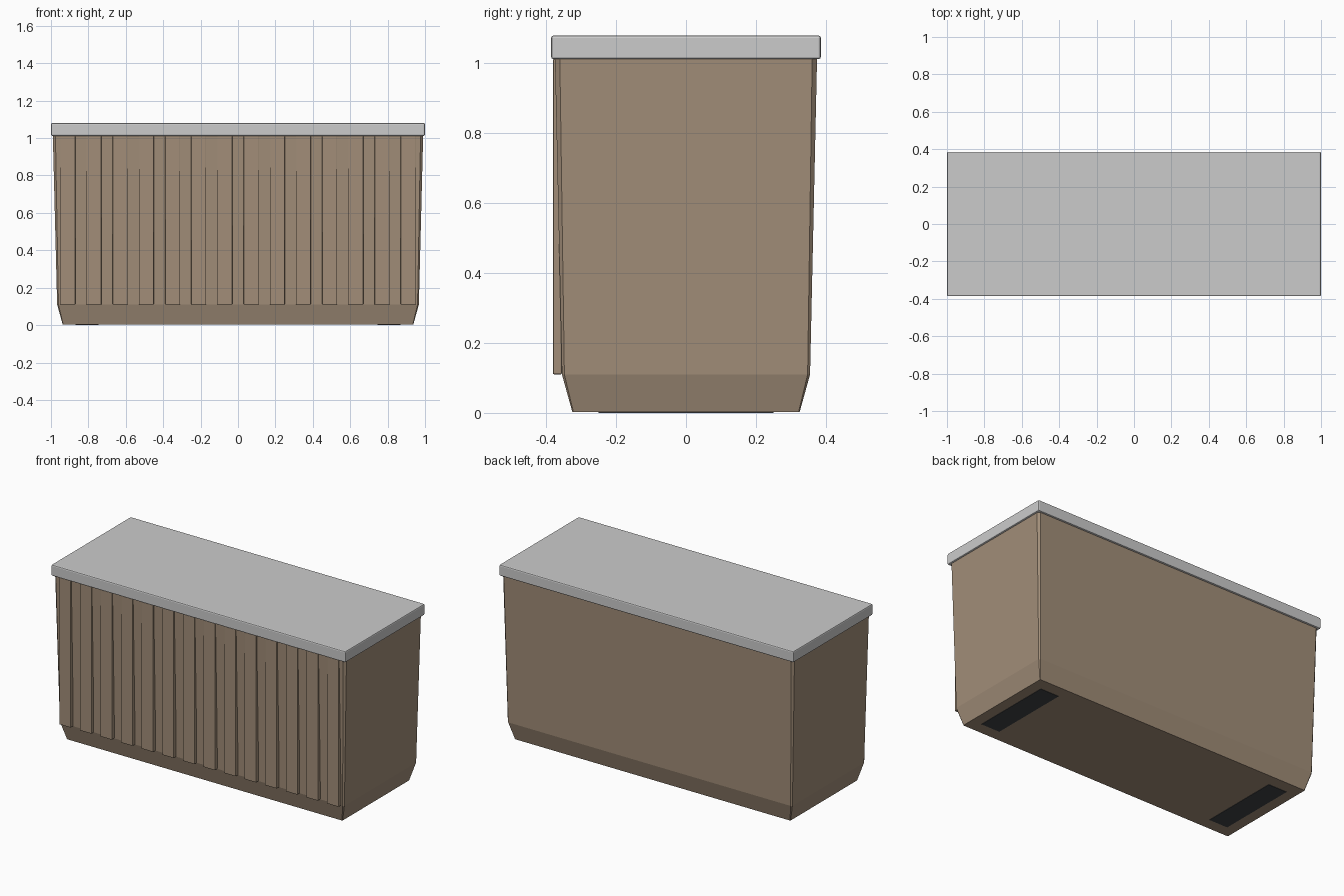
import bpy, bmesh

if "Cube" in bpy.data.objects:
    bpy.data.objects.remove(bpy.data.objects["Cube"])


def material(name, rgb):
    m = bpy.data.materials.new(name)
    m.diffuse_color = (*rgb, 1)
    m.use_nodes = True
    m.node_tree.nodes["Principled BSDF"].inputs["Base Color"].default_value = m.diffuse_color
    return m


brown = material("brown_panel", (0.36, 0.27, 0.19))
light = material("light_top", (0.6, 0.6, 0.62))
dark = material("dark_rubber", (0.05, 0.055, 0.06))


def finish(name, bm, mat, bevel=0, segments=2):
    bmesh.ops.recalc_face_normals(bm, faces=bm.faces)
    me = bpy.data.meshes.new(name)
    bm.to_mesh(me)
    bm.free()
    me.materials.append(mat)
    ob = bpy.data.objects.new(name, me)
    bpy.context.collection.objects.link(ob)
    if bevel:
        mod = ob.modifiers.new("edge_round", 'BEVEL')
        mod.width, mod.segments = bevel, segments
    return ob


def box(name, x, y, z, mat, bevel=0, segments=2):
    bm = bmesh.new()
    bmesh.ops.create_cube(bm, size=1)
    for v in bm.verts:
        for i, (lo, hi) in enumerate((x, y, z)):
            v.co[i] = lo if v.co[i] < 0 else hi
    return finish(name, bm, mat, bevel, segments)


# Tapered body: chamfered rectangular sections (z, half x, half y, corner chamfer)
sections = [(0.002, 0.937, 0.325, 0.003), (0.11, 0.967, 0.355, 0.007),
            (1.014, 0.99, 0.375, 0.014)]
bm = bmesh.new()
rings = []
for z, hx, hy, c in sections:
    pts = [(hx, -hy + c), (hx, hy - c), (hx - c, hy), (-hx + c, hy),
           (-hx, hy - c), (-hx, -hy + c), (-hx + c, -hy), (hx - c, -hy)]
    rings.append([bm.verts.new((x, y, z)) for x, y in pts])
for a, b in zip(rings, rings[1:]):
    for i in range(8):
        j = (i + 1) % 8
        bm.faces.new((a[i], a[j], b[j], b[i]))
bm.faces.new(rings[0])
bm.faces.new(rings[-1])
finish("body", bm, brown)

# Vertical slats across the front
for i in range(14):
    cx = -0.91 + 0.14 * i
    box(f"front_slat_{i + 1}", (cx - 0.04, cx + 0.04), (-0.381, -0.355),
        (0.11, 1.013), brown, 0.004)

# Counter top slab
box("counter_top", (-1, 1), (-0.386, 0.386), (1.012, 1.08), light, 0.007, 2)

# Rubber feet under both ends
for side, s in (("left", -1), ("right", 1)):
    box(f"{side}_foot", sorted((s * 0.745, s * 0.87)), (-0.25, 0.25),
        (0, 0.02), dark)
